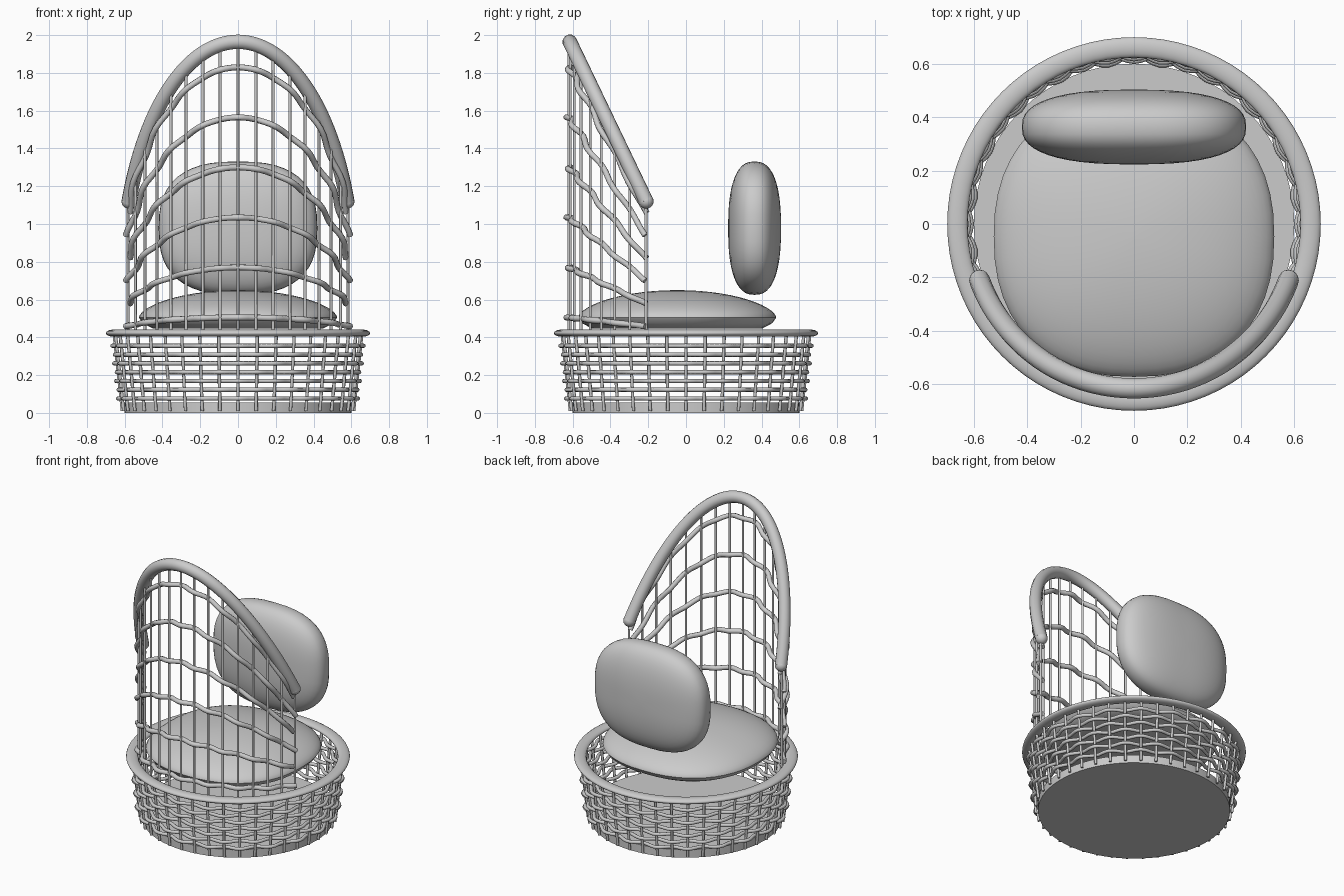
import bpy
import bmesh
from math import sin, cos, pi, radians

if "Cube" in bpy.data.objects:
    bpy.data.objects.remove(bpy.data.objects["Cube"])

grey = bpy.data.materials.new("light grey")
grey.diffuse_color = (0.6, 0.6, 0.6, 1)
grey.use_nodes = True
grey.node_tree.nodes["Principled BSDF"].inputs["Base Color"].default_value = grey.diffuse_color


def tubes(name, paths, radius, cyclic=False, res=2):
    """Round canes along one or more point paths."""
    cu = bpy.data.curves.new(name, 'CURVE')
    cu.dimensions = '3D'
    cu.bevel_depth = radius
    cu.bevel_resolution = res
    cu.use_fill_caps = True
    for path in paths:
        sp = cu.splines.new('POLY')
        sp.points.add(len(path) - 1)
        for p, co in zip(sp.points, path):
            p.co = (*co, 1)
        sp.use_cyclic_u = cyclic
        sp.use_smooth = True
    ob = bpy.data.objects.new(name, cu)
    bpy.context.collection.objects.link(ob)
    cu.materials.append(grey)
    return ob


def spow(v, e):
    return (1 if v >= 0 else -1) * abs(v) ** e


def cushion(name, profile, rx, ry, n, segs=48):
    """Stack of rounded-square rings; profile holds (scale, height) pairs."""
    bm = bmesh.new()
    rings = []
    for s, h in profile:
        ring = []
        for i in range(segs):
            a = 2 * pi * i / segs
            ring.append(bm.verts.new((rx * s * spow(cos(a), 2 / n),
                                      ry * s * spow(sin(a), 2 / n), h)))
        rings.append(ring)
    for lo, hi in zip(rings, rings[1:]):
        for i in range(segs):
            j = (i + 1) % segs
            bm.faces.new((lo[i], lo[j], hi[j], hi[i]))
    bm.faces.new(rings[0][::-1])
    bm.faces.new(rings[-1])
    me = bpy.data.meshes.new(name)
    bm.to_mesh(me)
    bm.free()
    ob = bpy.data.objects.new(name, me)
    bpy.context.collection.objects.link(ob)
    me.materials.append(grey)
    smooth(ob, 40)
    return ob


def smooth(ob, angle):
    bpy.ops.object.select_all(action='DESELECT')
    ob.select_set(True)
    bpy.context.view_layer.objects.active = ob
    bpy.ops.object.shade_smooth_by_angle(angle=radians(angle))


def finish(name, angle=40):
    ob = bpy.context.object
    ob.name = name
    ob.data.materials.append(grey)
    smooth(ob, angle)
    return ob


# Floor disc
bpy.ops.mesh.primitive_cylinder_add(vertices=64, radius=0.6, depth=0.055,
                                    location=(0, 0, 0.0275))
finish("floor_disc")

# Basket: leaning stakes, woven rows and a flattened rim
STAKES = 40


def basket_r(z):
    return 0.612 + 0.107 * z


def on_circle(a, r, z):
    return (r * cos(a), r * sin(a), z)


tubes("basket_stakes",
      [[on_circle(2 * pi * k / STAKES, basket_r(z), z) for z in (0.01, 0.42)]
       for k in range(STAKES)], 0.009, res=1)

rows = []
for i in range(7):
    z = 0.076 + 0.0465 * i
    path = []
    for k in range(STAKES * 4):
        a = 2 * pi * k / (STAKES * 4)
        wave = 0.015 * cos(a * STAKES / 2 + pi * i)
        path.append(on_circle(a, basket_r(z) + wave, z))
    rows.append(path)
tubes("basket_weave", rows, 0.0115, cyclic=True)

bpy.ops.mesh.primitive_torus_add(major_radius=0.661, minor_radius=0.038,
                                 major_segments=80, minor_segments=14,
                                 location=(0, 0, 0.422))
bpy.context.object.scale.z = 0.5
finish("basket_rim", 60)

# Tall back: upright stakes, sloping woven rows and an arched top rail
R = 0.62
SPAN = radians(70)
BAYS = 16
Z0 = 0.42


def back_point(t, r, frac):
    """t runs -1..1 across the back; frac is the height between rim and rail."""
    a = -pi / 2 + t * SPAN
    y = -R * cos(t * SPAN)
    rail = 1.12 + (-0.212 - y) * 2.07
    return (r * cos(a), r * sin(a), Z0 + frac * (rail - Z0))


tubes("back_stakes",
      [[back_point(2 * k / BAYS - 1, R, f) for f in (0, 1)]
       for k in range(BAYS + 1)], 0.008, res=1)

rows = []
for i in range(6):
    path = []
    for k in range(BAYS * 4 + 1):
        wave = 0.013 * cos(pi * k / 4 + pi * i)
        path.append(back_point(k / (BAYS * 2) - 1, R + wave, 0.055 + 0.1715 * i))
    rows.append(path)
tubes("back_weave", rows, 0.016)

rail = [back_point(k / 32 - 1, R - 0.005, 1) for k in range(65)]
tubes("top_rail", [rail], 0.039, res=4)
for side, end in (("left", rail[0]), ("right", rail[-1])):
    bpy.ops.mesh.primitive_uv_sphere_add(segments=16, ring_count=10,
                                         radius=0.039, location=end)
    finish("rail_end_" + side, 60)

# Seat cushion: flat bottom, sharp edge, domed top
dome = [(0.3, 0.447), (0.86, 0.447), (0.96, 0.475), (1.0, 0.505)]
for k in range(1, 15):
    s = cos(k / 14 * pi / 2 * 0.99)
    dome.append((s, 0.505 + 0.145 * (1 - s * s) ** 0.6))
seat = cushion("seat_cushion", dome, 0.525, 0.525, 2.3)
seat.location.y = -0.047

# Upright cushion
pillow = []
for k in range(25):
    b = (k / 24 - 0.5) * pi * 0.985
    pillow.append((spow(cos(b), 2 / 2.5), 0.14 * spow(sin(b), 2 / 2.5)))
back = cushion("back_cushion", pillow, 0.42, 0.353, 2.6)
back.rotation_euler.x = pi / 2
back.location = (0, 0.363, 0.978)
